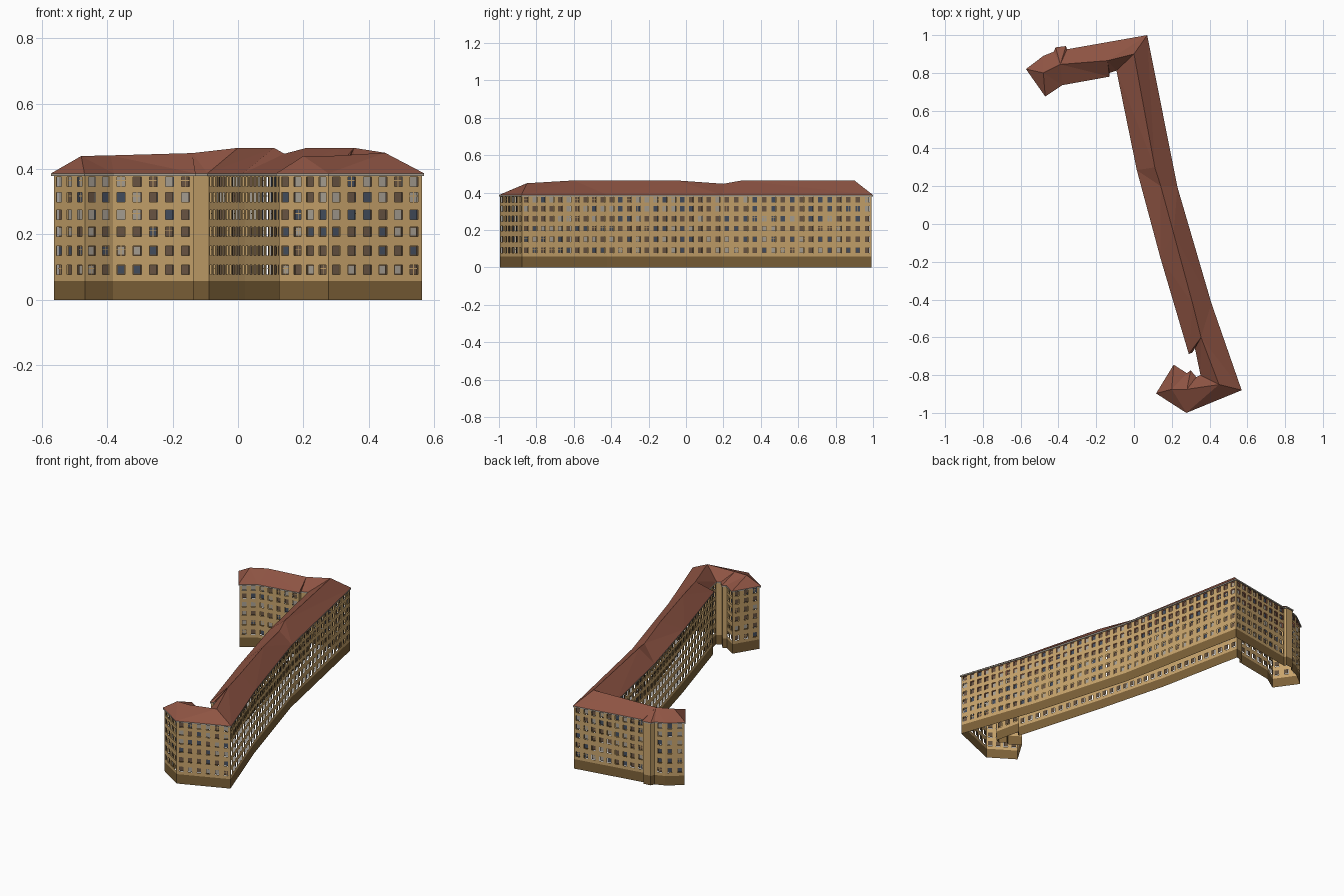
import bpy, bmesh, random
from mathutils import Vector

if "Cube" in bpy.data.objects:
    bpy.data.objects.remove(bpy.data.objects["Cube"])

random.seed(4)

def material(name, rgb):
    m = bpy.data.materials.new(name)
    m.diffuse_color = (*rgb, 1)
    m.use_nodes = True
    m.node_tree.nodes["Principled BSDF"].inputs["Base Color"].default_value = m.diffuse_color
    return m

WALL = material("ochre plaster", (0.578, 0.371, 0.150))
BASE = material("brown plinth", (0.205, 0.120, 0.040))
ROOF = material("red roof", (0.270, 0.088, 0.056))
EAVE = material("pale eave", (0.45, 0.40, 0.33))
BLUE = material("blue glass", (0.060, 0.078, 0.115))
BROWN = material("brown glass", (0.150, 0.095, 0.060))
GREY = material("grey glass", (0.40, 0.36, 0.30))
FRAME = material("dark frame", (0.120, 0.078, 0.045))

# Eave outline, counter-clockwise, each point with the ridge point it rises to
OUTLINE = [
    (0.07, 1.0, 3), (-0.355, 0.925, 1), (-0.36, 0.942, 1), (-0.415, 0.935, 1),
    (-0.425, 0.912, 1), (-0.48, 0.89, 1), (-0.572, 0.82, 0), (-0.47, 0.675, 0),
    (-0.38, 0.735, 1), (-0.13, 0.78, 2), (-0.13, 0.80, 2), (-0.093, 0.812, 3),
    (0.015, 0.285, 4), (0.14, -0.18, 6), (0.29, -0.688, 8), (0.31, -0.68, 8),
    (0.322, -0.655, 8), (0.352, -0.80, 9), (0.33, -0.81, 9), (0.30, -0.775, 10),
    (0.28, -0.79, 10), (0.21, -0.745, 11), (0.117, -0.897, 11), (0.277, -1.0, 10),
    (0.57, -0.88, 9), (0.41, -0.42, 7), (0.23, 0.195, 5)]
RIDGE = [
    (-0.48, 0.80, 0.44), (-0.39, 0.845, 0.442), (-0.14, 0.865, 0.449),
    (0.0, 0.90, 0.465), (0.11, 0.30, 0.465), (0.142, 0.20, 0.447),
    (0.21, -0.05, 0.465), (0.31, -0.42, 0.465), (0.355, -0.60, 0.465),
    (0.45, -0.85, 0.45), (0.28, -0.875, 0.44), (0.20, -0.875, 0.44)]
N = len(OUTLINE)
EAVE_LOW, EAVE_TOP, PLINTH = 0.379, 0.387, 0.058
eaves = [Vector((x, y, 0)) for x, y, _ in OUTLINE]

def inset(points, d):
    """Shift a closed outline inwards with mitred corners."""
    out = []
    for i, p in enumerate(points):
        a = (p - points[i - 1]).normalized()
        b = (points[(i + 1) % len(points)] - p).normalized()
        na, nb = Vector((-a.y, a.x, 0)), Vector((-b.y, b.x, 0))
        out.append(p + (na + nb) * (d / max(0.35, 1 + na.dot(nb))))
    return out

walls = inset(eaves, 0.006)

def up(p, z):
    return (p.x, p.y, z)

def finish(bm, name, mats, weld=True):
    if weld:
        bmesh.ops.remove_doubles(bm, verts=bm.verts, dist=1e-5)
    me = bpy.data.meshes.new(name)
    bm.to_mesh(me)
    bm.free()
    for m in mats:
        me.materials.append(m)
    ob = bpy.data.objects.new(name, me)
    bpy.context.collection.objects.link(ob)
    return ob

def face(bm, pts, mat=0):
    f = bm.faces.new([bm.verts.new(p) for p in pts])
    f.material_index = mat
    return f

# Plinth: open ring of walls
bm = bmesh.new()
for i in range(N):
    a, b = walls[i], walls[(i + 1) % N]
    face(bm, [up(a, 0), up(b, 0), up(b, PLINTH), up(a, PLINTH)])
finish(bm, "plinth", [BASE])

# Facades with window openings, and panes set slightly behind them
ROWS = [0.092, 0.150, 0.208, 0.261, 0.314, 0.362]
HALF_H, HALF_W, RECESS = 0.0145, 0.0125, 0.006
zs = [PLINTH] + [z + s * HALF_H for z in ROWS for s in (-1, 1)] + [EAVE_LOW]
wall_bm, pane_bm = bmesh.new(), bmesh.new()
for i in range(N):
    a, b = walls[i], walls[(i + 1) % N]
    length = (b - a).length
    t = (b - a) / length
    back = Vector((-t.y, t.x, 0)) * RECESS
    count = round(length / 0.05) if length > 0.06 else 0
    xs = [0]
    for k in range(count):
        c = (k + 0.5) * length / count
        xs += [c - HALF_W, c + HALF_W]
    xs.append(length)

    def quad(bm, x0, x1, z0, z1, off, mat=0):
        p, q = a + t * x0 + off, a + t * x1 + off
        face(bm, [up(p, z0), up(q, z0), up(q, z1), up(p, z1)], mat)

    for c in range(len(xs) - 1):
        for r in range(len(zs) - 1):
            x0, x1, z0, z1 = xs[c], xs[c + 1], zs[r], zs[r + 1]
            if not (c % 2 and r % 2):
                quad(wall_bm, x0, x1, z0, z1, Vector())
                continue
            glass = random.choices([0, 1, 2], [3, 5, 3])[0]
            quad(pane_bm, x0, x1, z0, z1, back, 3 if r < 6 else glass)
            if r < 6:      # framed panes on the lower storeys
                quad(pane_bm, x0 + 0.003, x1 - 0.003, z0 + 0.003, z1 - 0.003,
                     back * 0.85, glass)
            if random.random() < 0.2:      # glazing bars
                m, h = (x0 + x1) / 2, z0 + (z1 - z0) * 0.62
                quad(pane_bm, m - 0.0012, m + 0.0012, z0, z1, back * 0.7, 4)
                quad(pane_bm, x0, x1, h - 0.0012, h + 0.0012, back * 0.7, 4)
finish(wall_bm, "facade_walls", [WALL])
finish(pane_bm, "window_panes", [BLUE, BROWN, GREY, FRAME, WALL], False)

# Eave board with soffit
bm = bmesh.new()
for i in range(N):
    j = (i + 1) % N
    face(bm, [up(walls[j], EAVE_LOW), up(walls[i], EAVE_LOW),
              up(eaves[i], EAVE_LOW), up(eaves[j], EAVE_LOW)])
    face(bm, [up(eaves[i], EAVE_LOW), up(eaves[j], EAVE_LOW),
              up(eaves[j], EAVE_TOP), up(eaves[i], EAVE_TOP)])
finish(bm, "eave_board", [EAVE])

# Hipped roof: each eave edge rises to its stretch of the ridge
bm = bmesh.new()
for i in range(N):
    j = (i + 1) % N
    ra, rb = OUTLINE[i][2], OUTLINE[j][2]
    step = 1 if ra >= rb else -1
    top = [RIDGE[k] for k in range(rb, ra + step, step)]
    face(bm, [up(eaves[i], EAVE_TOP), up(eaves[j], EAVE_TOP)] + top)
bmesh.ops.triangulate(bm, faces=bm.faces[:])
finish(bm, "hipped_roof", [ROOF])
